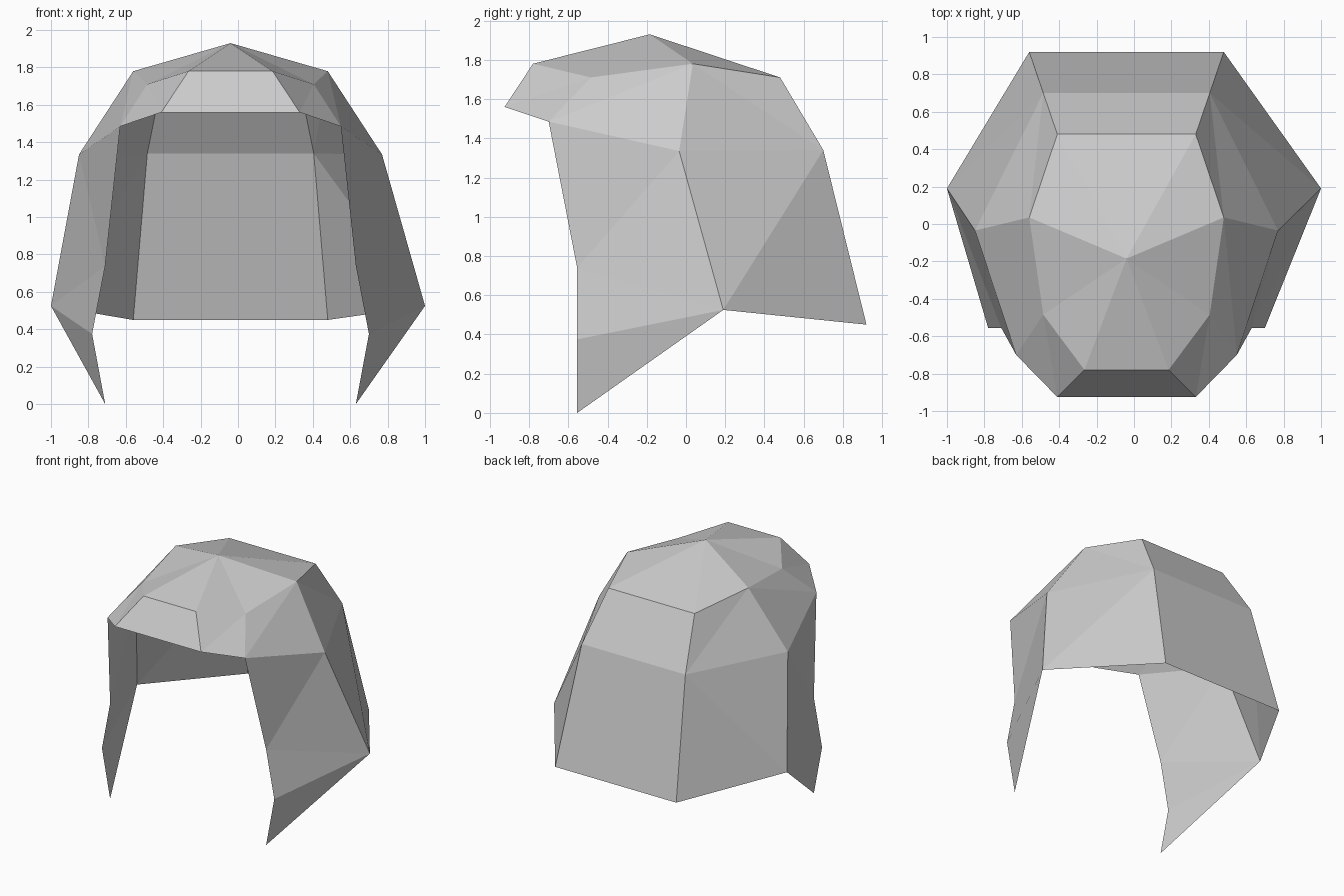
import bpy
import bmesh

cube = bpy.data.objects.get("Cube")
if cube:
    bpy.data.objects.remove(cube, do_unlink=True)

CENTRE = -0.04  # middle line of the hair

# Half of the shell: distance from the middle line, y, z
HALF = {
    "crown": (0.52, 0.035, 1.78),
    "upper_back": (0.37, 0.48, 1.71),
    "mid_back": (0.445, 0.70, 1.34),
    "hem_back": (0.52, 0.92, 0.45),
    "hem_side": (1.00, 0.19, 0.525),
    "temple": (0.81, -0.035, 1.335),
    "brow": (0.59, -0.70, 1.485),
    "fringe_low": (0.37, -0.925, 1.56),
    "fringe_top": (0.225, -0.78, 1.78),
    "forelock": (0.445, -0.485, 1.71),
    "lock_top": (0.67, -0.555, 0.74),
    "lock_mid": (0.74, -0.555, 0.375),
    "lock_tip": (0.67, -0.555, 0.0),
}

# Facets repeated on each side
SIDE_FACETS = [
    "apex fringe_top forelock",
    "apex forelock crown",
    "apex crown upper_back",
    "fringe_top fringe_low forelock",
    "fringe_low brow forelock",
    "forelock brow crown",
    "brow temple crown",
    "crown mid_back upper_back",
    "crown temple mid_back",
    "temple hem_side mid_back",
    "mid_back hem_side hem_back",
    "brow lock_top temple",
    "lock_top hem_side temple",
    "lock_top lock_mid hem_side",
    "lock_mid lock_tip hem_side",
]

# Bands that cross the middle line, as pairs of edges
BANDS = [
    ("fringe_top", "fringe_low"),
    ("upper_back", "mid_back"),
    ("mid_back", "hem_back"),
]

bm = bmesh.new()
apex = bm.verts.new((CENTRE, -0.185, 1.93))


def add_side(sign):
    """Make one half of the shell and return its named vertices."""
    verts = {"apex": apex}
    for name, (half, y, z) in HALF.items():
        # The widest hem corner is even about the origin
        middle = 0 if name == "hem_side" else CENTRE
        verts[name] = bm.verts.new((middle + sign * half, y, z))
    for facet in SIDE_FACETS:
        bm.faces.new([verts[name] for name in facet.split()])
    return verts


left, right = add_side(1), add_side(-1)

# Fringe and back panels, and the two top facets
for upper, lower in BANDS:
    bm.faces.new((left[upper], right[upper], right[lower], left[lower]))
for name in ("fringe_top", "upper_back"):
    bm.faces.new((apex, left[name], right[name]))

# Face the shell outward
bmesh.ops.recalc_face_normals(bm, faces=bm.faces)
bm.normal_update()
if apex.link_faces[0].normal.z < 0:
    bmesh.ops.reverse_faces(bm, faces=bm.faces)

mesh = bpy.data.meshes.new("hair_shell")
bm.to_mesh(mesh)
bm.free()

# Single plain grey
grey = bpy.data.materials.new("light_grey")
grey.use_nodes = True
colour = (0.6, 0.6, 0.6, 1)
grey.diffuse_color = colour
grey.node_tree.nodes["Principled BSDF"].inputs["Base Color"].default_value = colour
mesh.materials.append(grey)

hair = bpy.data.objects.new("hair_shell", mesh)
bpy.context.collection.objects.link(hair)
